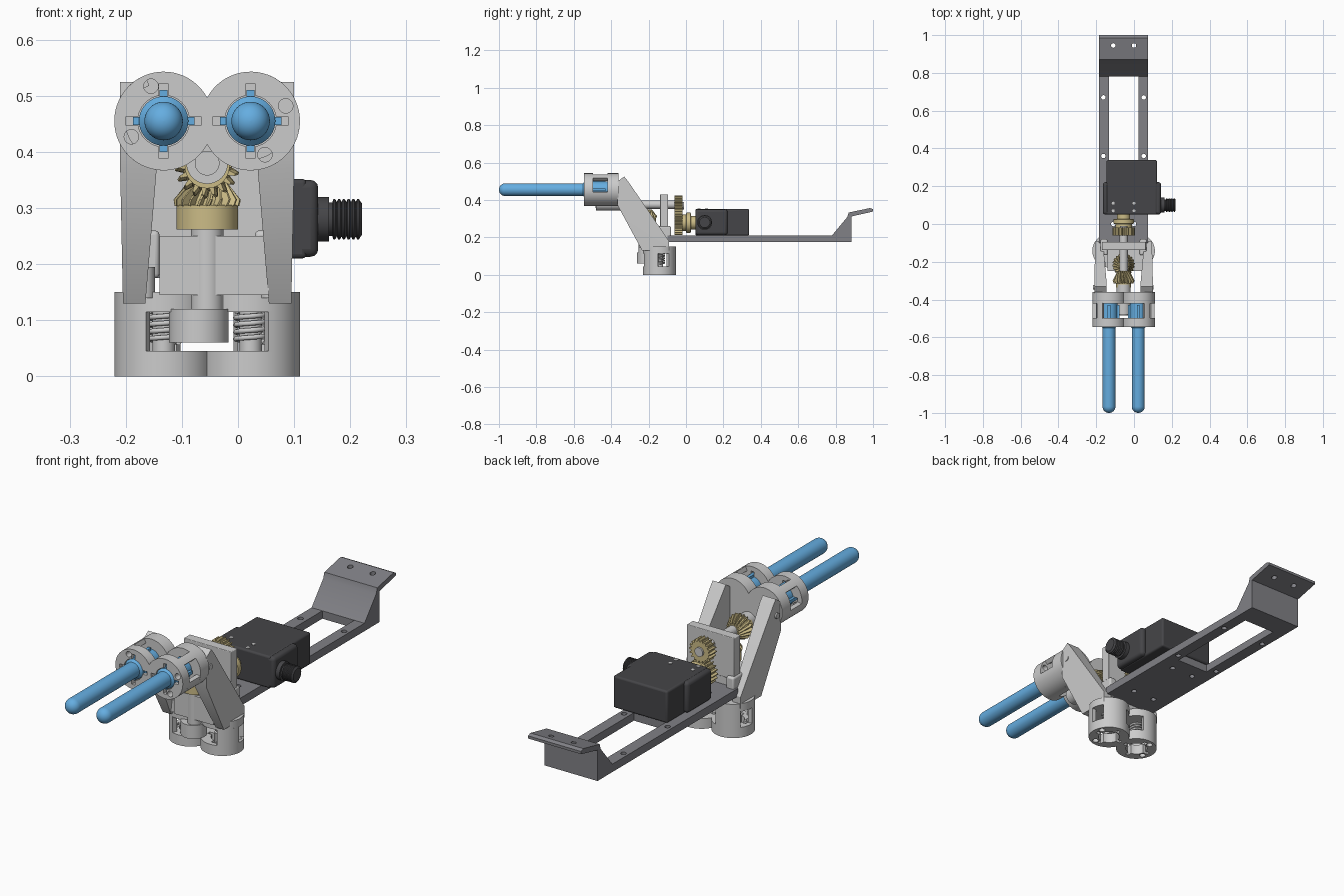
import bpy, bmesh
from math import sin, cos, pi, radians, acos

if "Cube" in bpy.data.objects:
    bpy.data.objects.remove(bpy.data.objects["Cube"])

def material(name, c):
    m = bpy.data.materials.new(name)
    m.diffuse_color = (*c, 1)
    m.use_nodes = True
    m.node_tree.nodes["Principled BSDF"].inputs["Base Color"].default_value = m.diffuse_color
    return m

BLUE = material("blue_plastic", (0.13, 0.42, 0.75))
BRASS = material("brass", (0.60, 0.50, 0.24))
DARK = material("dark_case", (0.06, 0.06, 0.065))
STEEL = material("frame_grey", (0.22, 0.22, 0.24))
CX = -0.055            # centre plane of the mechanism
SIDES = (-1, 1)
HALF, R = 0.0775, 0.088  # finger spacing and holder radius

def finish(name, bm, mat):
    bmesh.ops.recalc_face_normals(bm, faces=bm.faces)
    me = bpy.data.meshes.new(name)
    bm.to_mesh(me)
    bm.free()
    ob = bpy.data.objects.new(name, me)
    bpy.context.collection.objects.link(ob)
    if mat:
        me.materials.append(mat)
    return ob

def loft(name, rings, axis='z', mat=None):
    """Skin rings of (a, b, h) points; h runs along the axis."""
    put = {'z': lambda a, b, h: (a, b, h), 'y': lambda a, b, h: (a, h, b),
           'x': lambda a, b, h: (h, a, b)}[axis]
    bm = bmesh.new()
    vs = [[bm.verts.new(put(*p)) for p in r] for r in rings]
    n = len(vs[0])
    for lo, hi in zip(vs, vs[1:]):
        for i in range(n):
            j = (i + 1) % n
            bm.faces.new((lo[i], lo[j], hi[j], hi[i]))
    bm.faces.new(vs[0])
    bm.faces.new(vs[-1])
    return finish(name, bm, mat)

def prism(name, pts, lo, hi, axis='z', mat=None):
    return loft(name, [[(a, b, h) for a, b in pts] for h in (lo, hi)], axis, mat)

def arc(cx, cy, r, a0, a1, n):
    return [(cx + r * cos(radians(a0 + (a1 - a0) * i / n)),
             cy + r * sin(radians(a0 + (a1 - a0) * i / n))) for i in range(n + 1)]

def lathe(name, c, prof, axis='z', mat=None, n=40):
    return loft(name, [[(a, b, h) for a, b in arc(*c, r, 0, 360, n)[:-1]] for r, h in prof], axis, mat)

def cyl(name, c, r, lo, hi, axis='z', mat=None, n=40):
    return lathe(name, c, [(r, lo), (r, hi)], axis, mat, n)

def box(name, x, y, z, mat=None, bevel=0):
    ob = prism(name, [(x[0], y[0]), (x[1], y[0]), (x[1], y[1]), (x[0], y[1])], *z, 'z', mat)
    if bevel:
        m = ob.modifiers.new("bevel", 'BEVEL')
        m.width, m.segments = bevel, 3
    return ob

def hull(name, pts, mat=None):
    bm = bmesh.new()
    for p in pts:
        bm.verts.new(p)
    bmesh.ops.convex_hull(bm, input=bm.verts)
    return finish(name, bm, mat)

def gear(name, c, teeth, layers, axis, mat=BRASS):
    """layers: (outer radius, tooth depth, height, twist)"""
    rings = []
    for r, d, h, tw in layers:
        ring = []
        for i in range(teeth):
            for f, k in ((0, 1), (.22, 1), (.42, 0), (.78, 0)):
                t = 2 * pi * (i + f) / teeth + tw
                q = r if k else r - d
                ring.append((c[0] + q * cos(t), c[1] + q * sin(t), h))
        rings.append(ring)
    return loft(name, rings, axis, mat)

def cut(ob, cutters):
    bpy.context.view_layer.objects.active = ob
    for c in cutters:
        c.hide_render = True
        m = ob.modifiers.new("cut", 'BOOLEAN')
        m.operation, m.object, m.solver = 'DIFFERENCE', c, 'EXACT'
        bpy.ops.object.modifier_apply(modifier=m.name)
        bpy.data.objects.remove(c)

# Twin finger holders: double-circle discs joined by outer walls
def twin_outline(cy):
    a = 180 - math_deg(acos(HALF / R))
    return arc(CX + HALF, cy, R, -a, a, 48)[:-1] + arc(CX - HALF, cy, R, 180 - a, 180 + a, 48)[:-1]

def math_deg(t):
    return t * 180 / pi

def holder(name, cy, axis, h, walls, up):
    front = prism(name + "_face", twin_outline(cy), h[0], h[1], axis)
    cutters = []
    for s in SIDES:
        x = CX + s * HALF
        cutters.append(cyl("hole", (x, cy), 0.046, h[0] - .01, h[1] + .01, axis))
        for w, t in ((.067, .008), (.008, .067)):
            cutters.append(prism("slot", [(x - w, cy - t), (x + w, cy - t), (x + w, cy + t), (x - w, cy + t)],
                                 h[0] - .01, h[1] + .01, axis))
    for dx, dy in ((-.1, .062), (-.135, -.028), (.14, .027), (.103, -.06)):
        cutters.append(cyl("bolt_hole", (CX + dx, cy + dy * up), 0.013, h[0] - .01, h[1] + .01, axis, n=20))
    cut(front, cutters)
    prism(name + "_back", twin_outline(cy), h[2], h[3], axis)
    for s in SIDES:
        for a0, a1 in walls:
            pts = arc(HALF, 0, R, a0, a1, 14) + arc(HALF, 0, .068, a1, a0, 14)
            prism(name + "_wall", [(CX + s * a, cy + b * up) for a, b in pts],
                  h[1] - .002, h[2] + .002, axis)

holder("upper_holder", .455, 'y', (-.545, -.498, -.42, -.36), ((44, 68), (-100, -8)), 1)
holder("lower_holder", -.142, 'z', (0, .045, .115, .15), ((-69, -5), (35, 110)), 1)

# Fingers with flange and cross keys, and lower springs on pins
for s in SIDES:
    x = CX + s * HALF
    tip = [(.034 * cos(t) + .0003, -.966 - .034 * sin(t)) for t in [pi / 2 * (1 - i / 10) for i in range(11)]]
    lathe("finger", (x, .455), tip + [(.034, -.55), (.044, -.54), (.044, -.40)], 'y', BLUE)
    box("finger_key_flat", (x - .055, x + .055), (-.53, -.43), (.448, .462), BLUE)
    box("finger_key_upright", (x - .007, x + .007), (-.53, -.43), (.40, .51), BLUE)
    cyl("lower_pin", (x, -.142), .02, .04, .12)
    cu = bpy.data.curves.new("spring", 'CURVE')
    cu.dimensions, cu.bevel_depth, cu.bevel_resolution = '3D', .0045, 2
    sp = cu.splines.new('POLY')
    sp.points.add(80)
    for i, p in enumerate(sp.points):
        t = 2 * pi * i / 18
        p.co = (x + .027 * cos(t), -.142 + .027 * sin(t), .06 + .056 * i / 80, 1)
    bpy.context.collection.objects.link(bpy.data.objects.new("spring", cu))

# Sloping side arms and their screws
for s in SIDES:
    top = [(CX + s * dx, y, z) for dx in (.09, .155)
           for y, z in ((-.365, .37), (-.365, .50), (-.33, .525), (-.31, .50))]
    low = [(CX + s * dx, y, z) for dx in (.11, .15) for y in (-.235, -.09) for z in (.13, .18)]
    hull("side_arm", top + low)
    x0, x1 = sorted((CX + s * .14, CX + s * .162))
    cyl("arm_screw", (-.335, .45), .013, x0, x1 - .004 * (s > 0), 'x', n=16)
    cyl("rear_screw", (CX + s * .125, .47), .02, -.34, -.305, 'y', n=24)
    cyl("foot_boss", (CX + s * .115, -.215), .022, .14, .195, n=24)
    bx = sorted((CX + s * .085, CX + s * .122))
    box("mount_bracket", bx, (-.165, -.08), (.175, .26), None, .008)

# Central block, vertical shaft and its bearing
prism("central_block", [(-.25, .145), (-.25, .25), (-.1, .25), (-.1, .145)], CX - .085, CX + .11, 'x')
cyl("lower_bearing", (CX - .015, -.21), .053, .06, .12)
cyl("vertical_shaft", (CX, -.225), .029, .11, .265)

# Horizontal shaft, front boss and bearing plate
cyl("front_boss", (CX, .38), .037, -.48, -.32, 'y')
cyl("front_shaft_end", (CX, .38), .022, -.484, -.47, 'y')
cyl("main_shaft", (CX, .375), .022, -.33, -.02, 'y')
box("bearing_plate", (-.17, .063), (-.138, -.095), (.245, .43), None, .003)

# Bevel gears and spur gears
cyl("lower_bevel_hub", (CX, -.215), .055, .262, .305, 'z', BRASS)
gear("lower_bevel", (CX, -.215), 20, [(.058, .012, .304, 0), (.06, .014, .315, .08), (.034, .008, .348, .38)], 'z')
cyl("front_bevel_hub", (CX, .375), .04, -.335, -.31, 'y', BRASS)
gear("front_bevel", (CX, .375), 18, [(.052, .012, -.315, 0), (.058, .014, -.30, .08), (.034, .008, -.25, .38)], 'y')
gear("upper_spur", (CX, .37), 18, [(.053, .01, -.062, 0), (.053, .01, -.018, 0)], 'y')
gear("lower_spur", (CX, .272), 20, [(.06, .011, -.062, 0), (.06, .011, -.018, 0)], 'y')
lathe("spur_hub", (CX, .278), [(.044, -.02), (.044, .0), (.054, .002), (.054, .025), (.035, .027), (.035, .05)], 'y', BRASS)
cyl("shaft_end", (CX, .37), .02, -.02, -.01, 'y')

# Servo motor with threaded cable connector
box("servo_case", (-.145, .122), (.05, .338), (.21, .352), DARK, .008)
box("servo_collar", (-.165, .143), (.05, .222), (.213, .35), DARK, .014)
for dx in (-.055, .055):
    for y in (.07, .11):
        cyl("servo_screw", (CX + dx, y), .008, .345, .354, 'z', None, 16)
cyl("connector_base", (.1, .28), .04, .135, .162, 'x', DARK)
thread = [(.03, .155), (.03, .168)]
for i in range(6):
    h = .17 + i * .0085
    thread += [(.036, h), (.036, h + .003), (.031, h + .006)]
lathe("connector_thread", (.1, .28), thread + [(.028, .221)], 'x', DARK)

# Base frame with ramped, raised rear tab
frame = prism("base_frame", [(-.1, .175), (.885, .175), (.885, .312), (1, .338), (1, .35), (.985, .357),
                             (.87, .333), (.862, .308), (.78, .21), (-.1, .21)], CX - .13, CX + .13, 'x', STEEL)
window = box("window", (CX - .077, CX + .08), (.33, .78), (.1, .25))
holes = [cyl("hole", (CX + s * dx, y), .012, .1, .5, 'z', None, 16)
         for s in SIDES for dx, y in ((.107, .67), (.055, .945), (.107, .36), (.055, .0), (.055, .26))]
cut(frame, [window] + holes)

# Smooth round surfaces, keep edges sharp
bpy.ops.object.select_all(action='DESELECT')
for ob in bpy.data.objects:
    if ob.type == 'MESH':
        ob.select_set(True)
        bpy.context.view_layer.objects.active = ob
bpy.ops.object.shade_smooth_by_angle(angle=radians(30))
